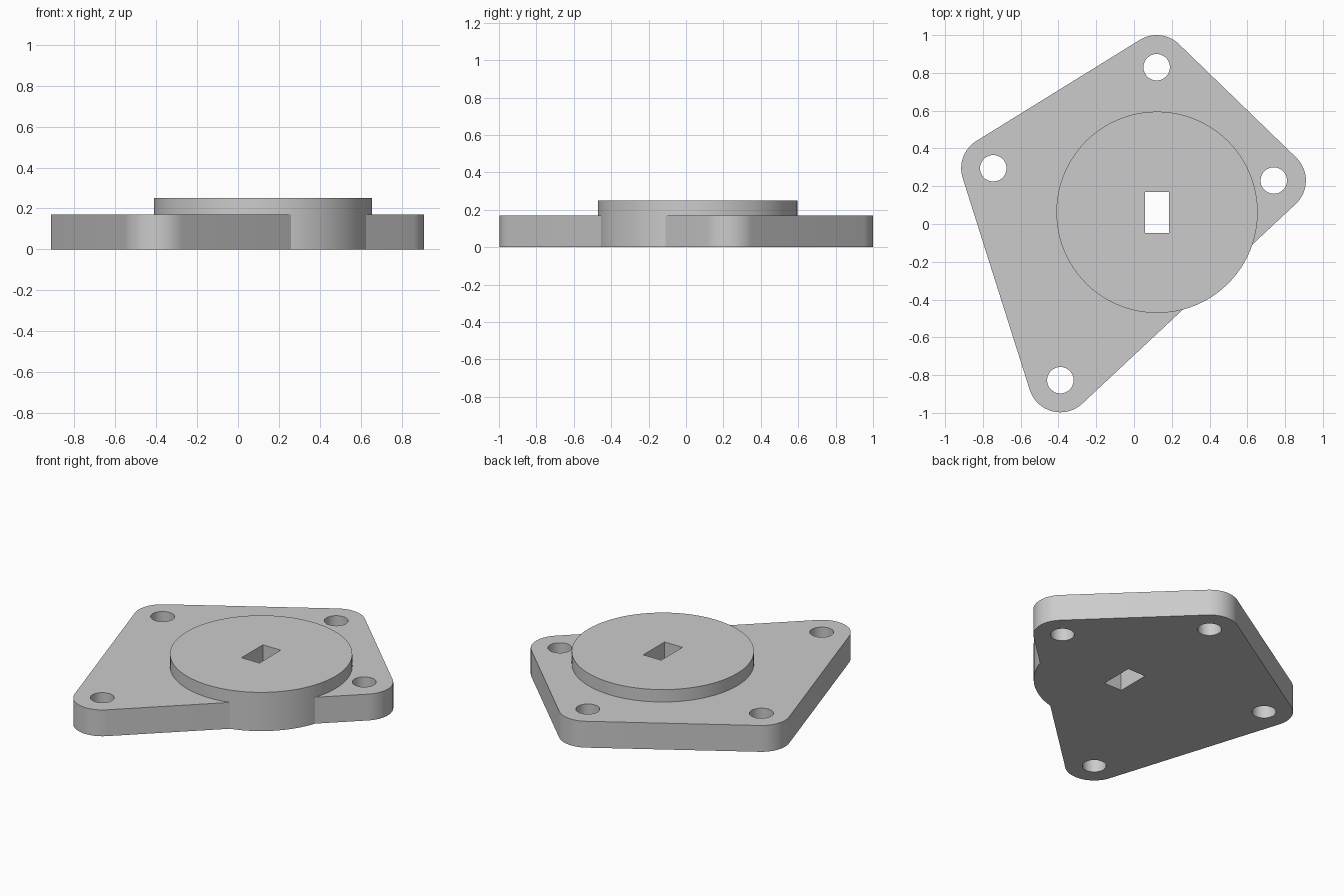
import bpy, bmesh, math
from mathutils import Vector

cube = bpy.data.objects.get("Cube")
if cube:
    bpy.data.objects.remove(cube, do_unlink=True)

PLATE_H, DISC_H = 0.17, 0.25
CORNER_R, HOLE_R, DISC_R = 0.17, 0.07, 0.533
CORNERS = [(0.12, 0.83), (-0.745, 0.295), (-0.39, -0.827), (0.74, 0.23)]  # counter-clockwise
CENTRE = (0.122, 0.062)

grey = bpy.data.materials.new("grey")
grey.use_nodes = True
grey.diffuse_color = (0.6, 0.6, 0.6, 1)
grey.node_tree.nodes["Principled BSDF"].inputs["Base Color"].default_value = (0.6, 0.6, 0.6, 1)


def prism(name, outline, z0, z1):
    """Extrude a counter-clockwise outline from z0 to z1."""
    bm = bmesh.new()
    base = bm.faces.new([bm.verts.new((x, y, z0)) for x, y in outline])
    top = bmesh.ops.extrude_face_region(bm, geom=[base])["geom"]
    bmesh.ops.translate(bm, vec=(0, 0, z1 - z0),
                        verts=[v for v in top if isinstance(v, bmesh.types.BMVert)])
    bmesh.ops.recalc_face_normals(bm, faces=bm.faces)
    mesh = bpy.data.meshes.new(name)
    bm.to_mesh(mesh)
    bm.free()
    mesh.materials.append(grey)
    obj = bpy.data.objects.new(name, mesh)
    bpy.context.collection.objects.link(obj)
    return obj


def arc(centre, radius, start, sweep, steps):
    return [(centre[0] + radius * math.cos(start + sweep * i / steps),
             centre[1] + radius * math.sin(start + sweep * i / steps))
            for i in range(steps + 1)]


def circle(centre, radius, steps):
    return arc(centre, radius, 0, math.tau, steps)[:-1]


def rounded_outline(points, radius):
    """Polygon around the points, with an arc at each corner tangent to both sides."""
    outline = []
    for i, p in enumerate(points):
        before = Vector(p) - Vector(points[i - 1])
        after = Vector(points[(i + 1) % len(points)]) - Vector(p)
        start = math.atan2(before.y, before.x) - math.pi / 2
        sweep = (math.atan2(after.y, after.x) - math.atan2(before.y, before.x)) % math.tau
        outline += arc(p, radius, start, sweep, 16)
    return outline


def combine(target, tool, operation):
    mod = target.modifiers.new(operation.lower(), "BOOLEAN")
    mod.operation, mod.object, mod.solver = operation, tool, "EXACT"
    bpy.context.view_layer.objects.active = target
    bpy.ops.object.modifier_apply(modifier=mod.name)
    bpy.data.objects.remove(tool, do_unlink=True)


# Four-cornered plate merged with the raised disc
flange = prism("flange_plate", rounded_outline(CORNERS, CORNER_R), 0, PLATE_H)
combine(flange, prism("raised_disc", circle(CENTRE, DISC_R, 96), 0, DISC_H), "UNION")

# Bolt holes
for corner in CORNERS:
    combine(flange, prism("bolt_hole", circle(corner, HOLE_R, 40), -0.1, 0.4), "DIFFERENCE")

# Rectangular slot through the middle
x0, x1, y0, y1 = 0.058, 0.186, -0.047, 0.17
combine(flange, prism("slot", [(x0, y0), (x1, y0), (x1, y1), (x0, y1)], -0.1, 0.4), "DIFFERENCE")

# Smooth round walls, sharp rims
bpy.ops.object.select_all(action="DESELECT")
flange.select_set(True)
bpy.context.view_layer.objects.active = flange
bpy.ops.object.shade_smooth_by_angle(angle=math.radians(25))
